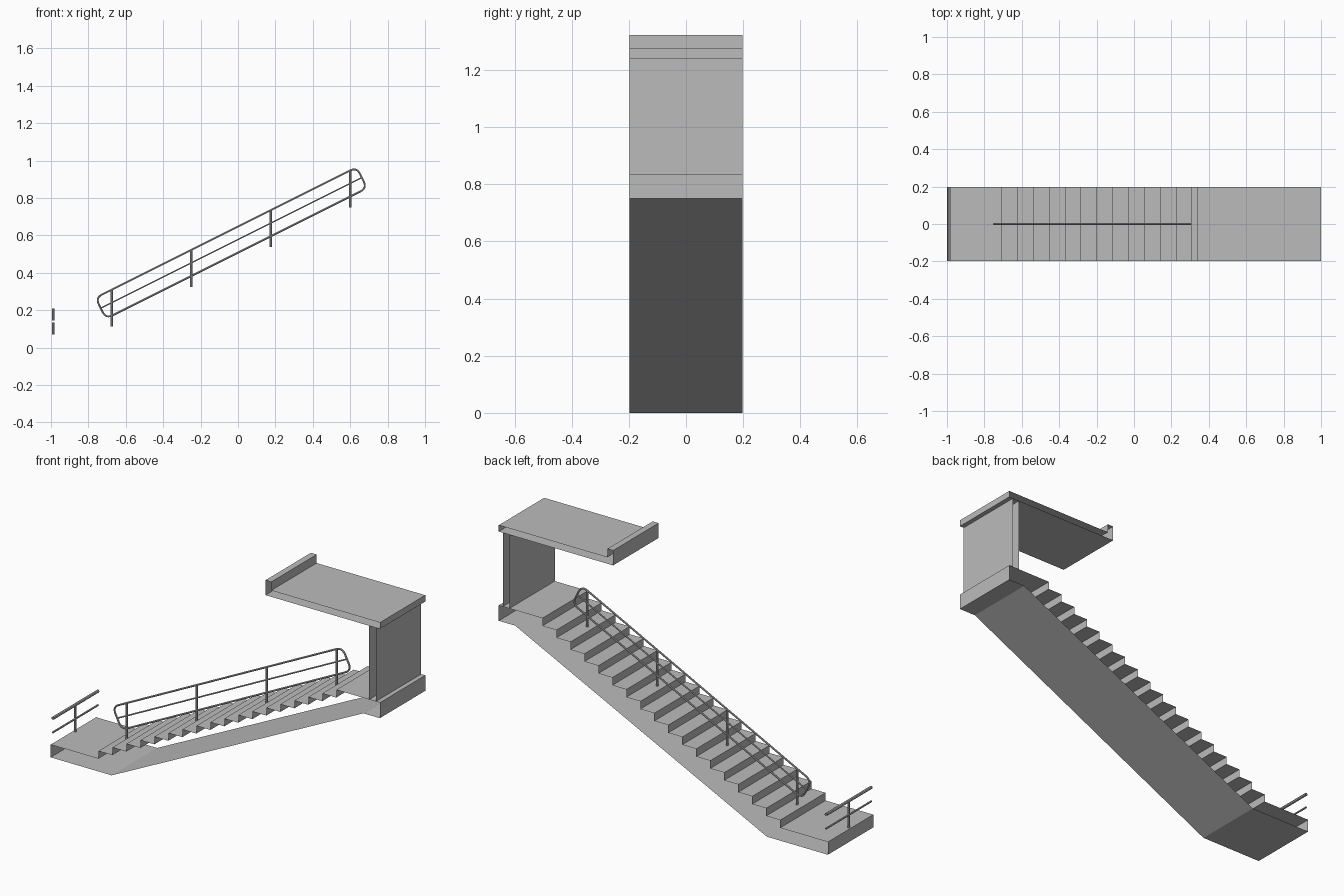
import bpy
from mathutils import Vector

cube = bpy.data.objects.get("Cube")
if cube:
    bpy.data.objects.remove(cube, do_unlink=True)

HALF_WIDTH = 0.197
RUN, RISE, STEPS = 0.085, 0.0425, 18
FIRST_X, LANDING_Z = -0.71, 0.07

grey = bpy.data.materials.new("concrete grey")
grey.use_nodes = True
colour = (0.5, 0.5, 0.5, 1)
grey.diffuse_color = colour
grey.node_tree.nodes["Principled BSDF"].inputs["Base Color"].default_value = colour


def sheet(name, outline):
    """Sweep a counter-clockwise (x, z) outline across the width, sides left open."""
    n = len(outline)
    verts = [(x, y, z) for y in (-HALF_WIDTH, HALF_WIDTH) for x, z in outline]
    faces = [(i, n + i, n + (i + 1) % n, (i + 1) % n) for i in range(n)]
    mesh = bpy.data.meshes.new(name)
    mesh.from_pydata(verts, [], faces)
    mesh.materials.append(grey)
    obj = bpy.data.objects.new(name, mesh)
    bpy.context.collection.objects.link(obj)


def tube(name, points, radius, cyclic=False):
    """Open-ended round tube along a path, as a smooth mesh."""
    curve = bpy.data.curves.new(name, "CURVE")
    curve.dimensions = "3D"
    curve.bevel_depth = radius
    curve.bevel_resolution = 2
    spline = curve.splines.new("POLY")
    spline.points.add(len(points) - 1)
    for p, co in zip(spline.points, points):
        p.co = (*co, 1)
    spline.use_cyclic_u = cyclic
    curve.materials.append(grey)
    obj = bpy.data.objects.new(name, curve)
    bpy.context.collection.objects.link(obj)
    bpy.ops.object.select_all(action="DESELECT")
    obj.select_set(True)
    bpy.context.view_layer.objects.active = obj
    bpy.ops.object.convert(target="MESH")
    bpy.ops.object.shade_smooth_by_angle()


def rounded(corners, radius, segments=6):
    """Closed path with its corners rounded off."""
    path = []
    for i, c in enumerate(corners):
        a = c + (corners[i - 1] - c).normalized() * radius
        b = c + (corners[(i + 1) % len(corners)] - c).normalized() * radius
        for k in range(segments + 1):
            t = k / segments
            path.append(a * (1 - t) ** 2 + c * 2 * t * (1 - t) + b * t * t)
    return path


# Stair flight with lower and upper landings
profile = [(-1, LANDING_Z)]
for i in range(STEPS):
    x, z = FIRST_X + i * RUN, LANDING_Z + i * RISE
    profile += [(x, z), (x, z + RISE)]
top = LANDING_Z + STEPS * RISE
profile += [(1, top), (1, 0.75), (0.9, 0.75), (-0.63, 0), (-1, 0)]
sheet("stair_flight", profile[::-1])

# End wall and roof with an upturned lip
sheet("end_wall", [(0.935, top), (0.975, top), (0.975, 1.24), (0.935, 1.24)])
sheet("roof", [(0.305, 1.24), (1, 1.24), (1, 1.275), (0.34, 1.275),
               (0.34, 1.322), (0.305, 1.322)])

# Central handrail: rounded loop, middle rail and posts
loop = [Vector(p) for p in ((-0.762, 0, 0.267), (-0.706, 0, 0.155),
                            (0.69, 0, 0.853), (0.634, 0, 0.965))]
tube("handrail_loop", rounded(loop, 0.04), 0.005, cyclic=True)
tube("handrail_middle", [(loop[0] + loop[1]) / 2, (loop[2] + loop[3]) / 2], 0.004)
for i in range(4):
    x = -0.675 + i * 5 * RUN
    base = LANDING_Z + (1 + 5 * i) * RISE
    tube(f"handrail_post_{i + 1}", [(x, 0, base), (x, 0, base + 0.198)], 0.006)

# Low barrier across the lower landing
BAR_X = -0.988
for name, z, r in (("barrier_top_rail", 0.217, 0.008), ("barrier_middle_rail", 0.14, 0.005)):
    tube(name, [(BAR_X, -HALF_WIDTH, z), (BAR_X, HALF_WIDTH, z)], r)
for name, low, high in (("barrier_post_lower", LANDING_Z, 0.135),
                        ("barrier_post_upper", 0.145, 0.21)):
    tube(name, [(BAR_X, 0, low), (BAR_X, 0, high)], 0.006)
